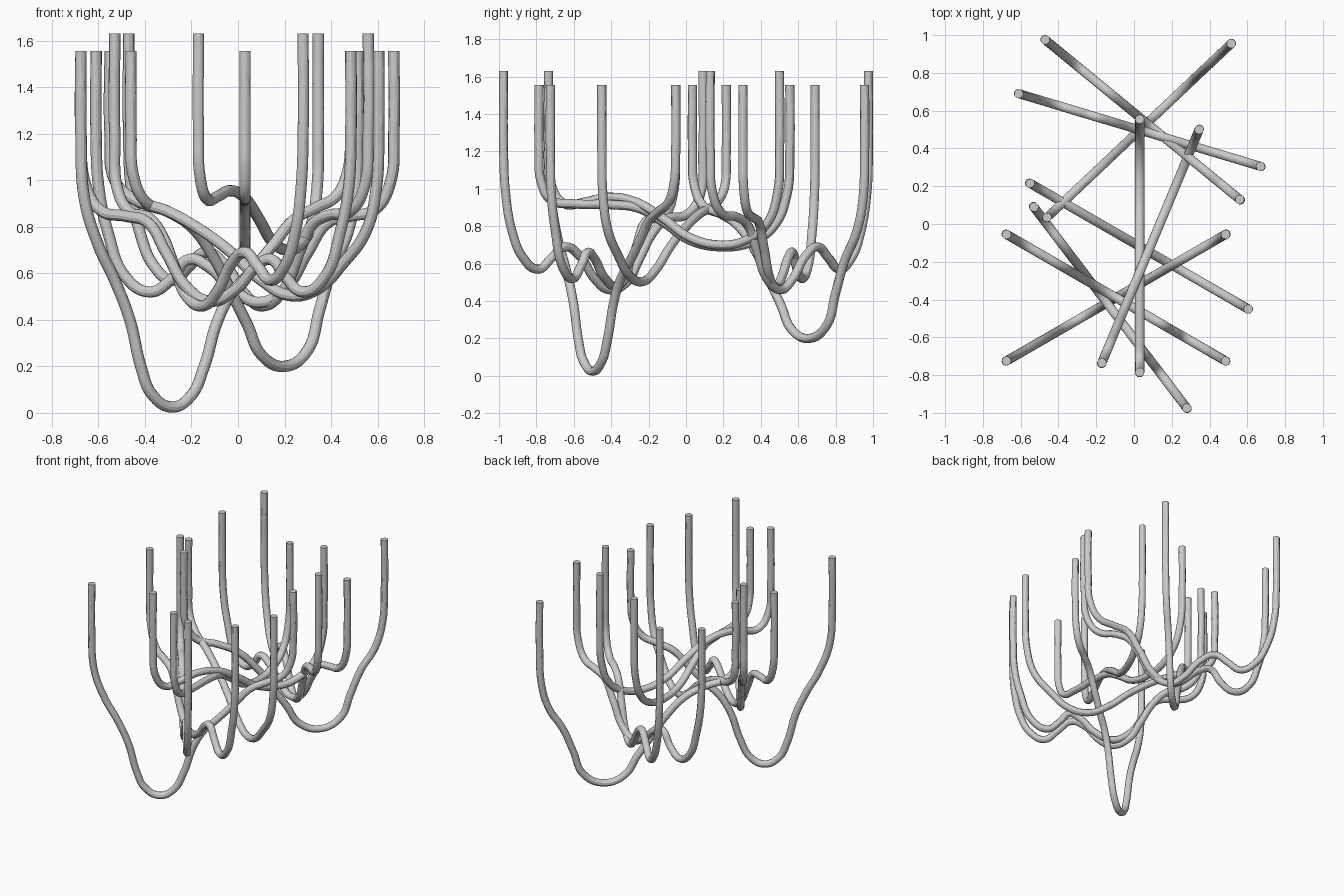
import bpy
from mathutils import Vector

RADIUS = 0.0245


def tube(name, a, b, top, axis, profile):
    """Hanging tube in the vertical plane through a and b.
    profile: (coordinate along x or y, height) pairs from a to b."""
    a, b = Vector(a), Vector(b)
    pts = [(*a, top), (*a, 1.2)]
    for u, z in profile:
        t = (u - a[axis]) / (b[axis] - a[axis])
        pts.append((*a.lerp(b, t), z))
    pts += [(*b, 1.2), (*b, top)]

    cu = bpy.data.curves.new(name, 'CURVE')
    cu.dimensions = '3D'
    cu.bevel_depth = RADIUS
    cu.bevel_resolution = 4
    cu.resolution_u = 8
    cu.use_fill_caps = True
    sp = cu.splines.new('BEZIER')
    sp.bezier_points.add(len(pts) - 1)
    for bp, p in zip(sp.bezier_points, pts):
        bp.co = p
        bp.handle_left_type = bp.handle_right_type = 'AUTO'
    ob = bpy.data.objects.new(name, cu)
    bpy.context.collection.objects.link(ob)
    # turn into a smooth mesh
    bpy.ops.object.select_all(action='DESELECT')
    ob.select_set(True)
    bpy.context.view_layer.objects.active = ob
    bpy.ops.object.convert(target='MESH')
    bpy.ops.object.shade_smooth_by_angle()


LOW, HIGH = 1.555, 1.63

# back group
tube("tube_back_left", (-0.47, 0.975), (0.56, 0.13), HIGH, 0,
     [(-0.46, 0.98), (-0.42, 0.77), (-0.36, 0.63), (-0.28, 0.57), (-0.21, 0.63),
      (-0.14, 0.69), (-0.06, 0.64), (0.03, 0.51), (0.10, 0.46), (0.19, 0.52),
      (0.26, 0.68), (0.32, 0.81), (0.39, 0.85), (0.48, 0.865), (0.54, 0.96)])
tube("tube_back_cross", (-0.61, 0.69), (0.67, 0.305), LOW, 0,
     [(-0.60, 0.98), (-0.56, 0.78), (-0.48, 0.58), (-0.38, 0.52), (-0.29, 0.57),
      (-0.21, 0.66), (-0.13, 0.63), (-0.02, 0.53), (0.09, 0.475), (0.20, 0.53),
      (0.30, 0.69), (0.39, 0.82), (0.48, 0.845), (0.59, 0.875), (0.655, 0.99)])
tube("tube_back_right_deep", (0.515, 0.955), (-0.46, 0.035), LOW, 0,
     [(0.505, 0.94), (0.47, 0.77), (0.40, 0.61), (0.35, 0.44), (0.30, 0.27),
      (0.20, 0.20), (0.10, 0.25), (0.04, 0.38), (-0.02, 0.50), (-0.10, 0.66),
      (-0.20, 0.80), (-0.30, 0.865), (-0.40, 0.91), (-0.45, 1.02)])

# lengthwise pair
tube("tube_center", (0.03, 0.555), (0.03, -0.785), LOW, 1,
     [(0.54, 0.97), (0.47, 0.80), (0.35, 0.715), (0.18, 0.69), (0.02, 0.725),
      (-0.12, 0.82), (-0.25, 0.895), (-0.40, 0.915), (-0.60, 0.92),
      (-0.72, 0.94), (-0.775, 1.04)])
tube("tube_center_slanted", (0.345, 0.50), (-0.17, -0.735), HIGH, 1,
     [(0.49, 0.98), (0.43, 0.81), (0.32, 0.725), (0.18, 0.70), (0.02, 0.74),
      (-0.12, 0.84), (-0.27, 0.93), (-0.42, 0.955), (-0.54, 0.93),
      (-0.65, 0.92), (-0.72, 1.02)])

# front group
tube("tube_front_long", (-0.55, 0.215), (0.605, -0.45), LOW, 0,
     [(-0.53, 1.0), (-0.45, 0.92), (-0.30, 0.865), (-0.15, 0.78), (-0.03, 0.69),
      (0.10, 0.57), (0.22, 0.505), (0.34, 0.53), (0.45, 0.64), (0.55, 0.78),
      (0.595, 0.97)])
tube("tube_front_right", (-0.53, 0.09), (0.28, -0.975), HIGH, 0,
     [(-0.515, 0.95), (-0.46, 0.86), (-0.385, 0.84), (-0.33, 0.77), (-0.27, 0.62),
      (-0.22, 0.50), (-0.15, 0.46), (-0.09, 0.52), (-0.03, 0.64), (0.03, 0.69),
      (0.085, 0.63), (0.14, 0.57), (0.20, 0.63), (0.245, 0.77), (0.272, 0.98)])
tube("tube_front_cross", (-0.675, -0.055), (0.485, -0.725), LOW, 0,
     [(-0.655, 0.98), (-0.59, 0.87), (-0.48, 0.845), (-0.39, 0.82), (-0.31, 0.69),
      (-0.22, 0.54), (-0.12, 0.48), (-0.01, 0.53), (0.08, 0.63), (0.14, 0.66),
      (0.20, 0.59), (0.28, 0.52), (0.37, 0.58), (0.44, 0.78), (0.477, 0.98)])
tube("tube_front_left_deep", (-0.675, -0.725), (0.485, -0.055), LOW, 0,
     [(-0.66, 0.92), (-0.60, 0.72), (-0.53, 0.57), (-0.465, 0.40), (-0.415, 0.19),
      (-0.37, 0.08), (-0.285, 0.025), (-0.205, 0.07), (-0.145, 0.20),
      (-0.09, 0.39), (-0.03, 0.51), (0.05, 0.60), (0.15, 0.72), (0.24, 0.83),
      (0.33, 0.88), (0.42, 0.93), (0.47, 1.03)])
